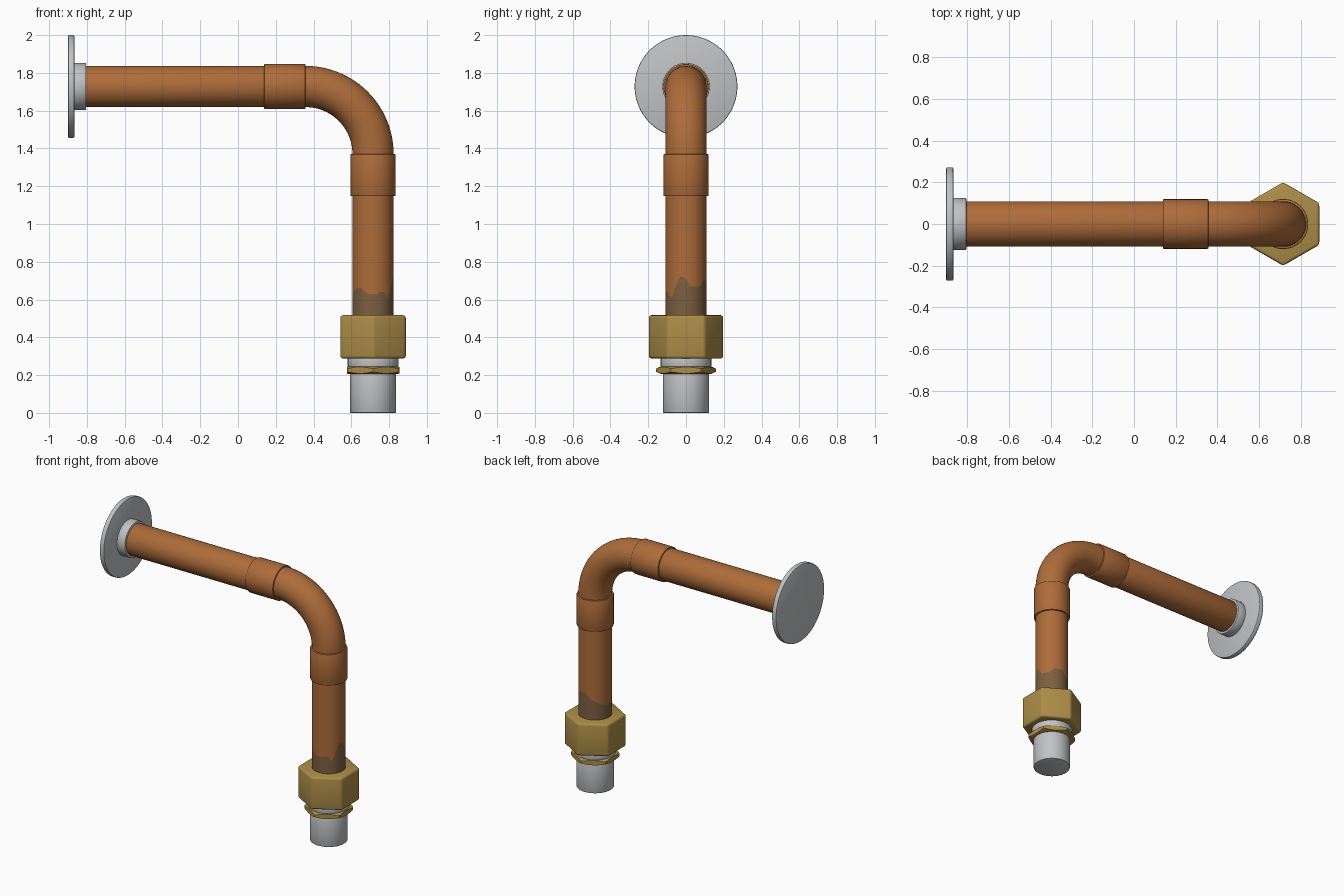
import bpy, bmesh, math
from mathutils import Matrix, Vector

if "Cube" in bpy.data.objects:
    bpy.data.objects.remove(bpy.data.objects["Cube"])

PX, PZ, R, BEND = 0.715, 1.728, 0.109, 0.358


def material(name, rgb):
    m = bpy.data.materials.new(name)
    m.diffuse_color = (*rgb, 1)
    m.use_nodes = True
    m.node_tree.nodes["Principled BSDF"].inputs["Base Color"].default_value = m.diffuse_color
    return m


copper = material("copper", (0.42, 0.150, 0.042))
patina = material("dull patina", (0.20, 0.115, 0.052))
brass = material("brass", (0.42, 0.27, 0.065))
steel = material("steel", (0.53, 0.54, 0.55))


def finish(bm, name, mats, angle=35):
    bmesh.ops.recalc_face_normals(bm, faces=bm.faces)
    me = bpy.data.meshes.new(name)
    bm.to_mesh(me)
    bm.free()
    for m in mats:
        me.materials.append(m)
    ob = bpy.data.objects.new(name, me)
    bpy.context.collection.objects.link(ob)
    bpy.ops.object.select_all(action='DESELECT')
    ob.select_set(True)
    bpy.context.view_layer.objects.active = ob
    bpy.ops.object.shade_smooth_by_angle(angle=math.radians(angle))
    return ob


def skin(rings):
    """Bridge closed rings of points and cap both ends."""
    bm = bmesh.new()
    vs = [[bm.verts.new(p) for p in ring] for ring in rings]
    n = len(vs[0])
    for a, b in zip(vs, vs[1:]):
        for i in range(n):
            j = (i + 1) % n
            bm.faces.new((a[i], a[j], b[j], b[i]))
    bm.faces.new(vs[0])
    bm.faces.new(vs[-1])
    return bm


def angles(n):
    return [2 * math.pi * i / n for i in range(n)]


def tube(name, mat, r, lo, hi, along_x=False, edge=0.005, n=64):
    """Cylinder with softly rounded rims, upright or lying along x."""
    prof = [(r - edge, lo), (r - edge * 0.3, lo + edge * 0.3), (r, lo + edge),
            (r, hi - edge), (r - edge * 0.3, hi - edge * 0.3), (r - edge, hi)]
    rings = []
    for rad, h in prof:
        if along_x:
            rings.append([(h, rad * math.cos(a), PZ + rad * math.sin(a)) for a in angles(n)])
        else:
            rings.append([(PX + rad * math.cos(a), rad * math.sin(a), h) for a in angles(n)])
    return finish(skin(rings), name, [mat])


# Wall plate and horizontal run
tube("wall_flange", steel, 0.272, -0.90, -0.866, True, 0.006, 96)
tube("flange_collar", steel, 0.125, -0.87, -0.804, True)
tube("horizontal_pipe", copper, R, -0.87, 0.30, True)
tube("upper_coupling", copper, 0.119, 0.138, 0.357, True)

# Quarter bend
rings = []
for k in range(25):
    t = math.pi / 2 * k / 24
    out = Vector((math.sin(t), 0, math.cos(t)))
    centre = Vector((PX - BEND, 0, PZ - BEND)) + out * BEND
    rings.append([centre + R * (math.cos(a) * out + Vector((0, math.sin(a), 0)))
                  for a in angles(64)])
finish(skin(rings), "elbow_bend", [copper])

# Vertical run, with an uneven patina stain above the nut
tube("lower_coupling", copper, 0.12, 1.148, 1.37)
stain = [(0, .70), (12, .67), (40, .67), (60, .70), (90, .70), (110, .66), (135, .64),
         (165, .61), (190, .62), (215, .66), (235, .66), (250, .635), (275, .63),
         (300, .645), (315, .60), (328, .66), (342, .72), (355, .72), (360, .70)]


def stain_top(deg):
    for (a, za), (b, zb) in zip(stain, stain[1:]):
        if a <= deg <= b:
            return za + (zb - za) * (deg - a) / (b - a)


levels = [0.45 + 0.01 * i for i in range(31)] + [1.25]
bm = skin([[(PX + R * math.cos(a), R * math.sin(a), z) for a in angles(96)] for z in levels])
for f in bm.faces:
    c = f.calc_center_median()
    deg = math.degrees(math.atan2(c.y, c.x - PX)) % 360
    f.material_index = int(c.z < stain_top(deg))
finish(bm, "vertical_pipe", [copper, patina])

# Large hexagonal nut with rounded edges, corners towards +y and -y
bm = skin([[(PX + 0.2 * math.cos(a + math.pi / 6), 0.2 * math.sin(a + math.pi / 6), z)
            for a in angles(6)] for z in (0.288, 0.517)])
bmesh.ops.bevel(bm, geom=bm.edges[:], offset=0.014, segments=3, profile=0.5,
                affect='EDGES', clamp_overlap=True)
finish(bm, "union_nut", [brass])


# Thin lock nut: hexagon whose corners are cut by a cone, giving wavy rims
def hex_radius(a):
    d = a % (math.pi / 3)
    d = d - math.pi / 3 if d > math.pi / 6 else d
    return min(0.139 / math.cos(d), 0.158)


rings = []
for side, inner in ((-1, True), (-1, False), (1, False), (1, True)):
    ring = []
    for a in angles(96):
        r = 0.132 if inner else hex_radius(a)
        half = 0.020 if inner else 0.020 - (r - 0.132) * 0.45
        ring.append((PX + r * math.cos(a), r * math.sin(a), 0.226 + side * half))
    rings.append(ring)
finish(skin(rings), "lock_nut", [brass], 25)

# Steel fitting below the nut
tube("fitting_neck", steel, 0.134, 0.235, 0.30)
tube("fitting_tail", steel, 0.122, 0.0, 0.24)
